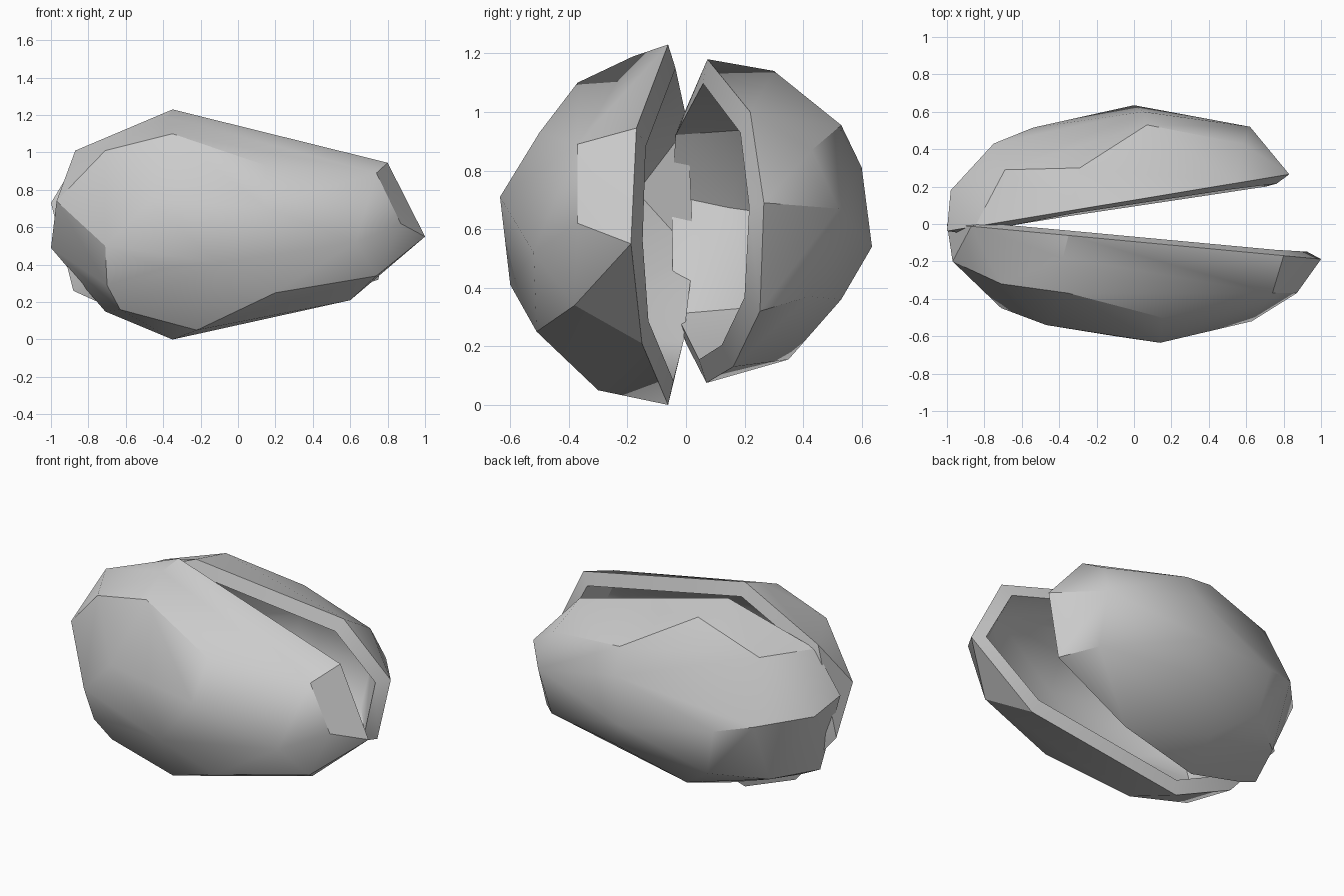
import bpy, bmesh, math

if "Cube" in bpy.data.objects:
    bpy.data.objects.remove(bpy.data.objects["Cube"])


def shell_half(name, rim, plane, body):
    """Convex faceted half shell: flat rim outline (x, z) on a tilted plane plus outer points."""
    y0, slope = plane
    bm = bmesh.new()
    rim_verts = {bm.verts.new((x, y0 + slope * x, z)) for x, z in rim}
    for p in body:
        bm.verts.new(p)
    hull = bmesh.ops.convex_hull(bm, input=bm.verts[:])
    junk = {v for v in hull["geom_interior"] + hull["geom_unused"]
            if isinstance(v, bmesh.types.BMVert) and v.is_valid}
    rim_verts -= junk
    bmesh.ops.delete(bm, geom=list(junk), context='VERTS')
    # open the half along its rim
    opening = [f for f in bm.faces if all(v in rim_verts for v in f.verts)]
    bmesh.ops.delete(bm, geom=opening, context='FACES')
    bmesh.ops.recalc_face_normals(bm, faces=bm.faces[:])
    # make sure normals point away from the shell centre
    if sum((f.calc_center_median().y - y0) * f.normal.y for f in bm.faces) < 0:
        bmesh.ops.reverse_faces(bm, faces=bm.faces[:])
    mesh = bpy.data.meshes.new(name)
    bm.to_mesh(mesh)
    bm.free()
    obj = bpy.data.objects.new(name, mesh)
    bpy.context.collection.objects.link(obj)
    # wall thickness, grown inwards
    wall = obj.modifiers.new("wall", 'SOLIDIFY')
    wall.thickness = 0.085
    wall.offset = -1
    bpy.ops.object.select_all(action='DESELECT')
    bpy.context.view_layer.objects.active = obj
    obj.select_set(True)
    bpy.ops.object.modifier_apply(modifier="wall")
    bpy.ops.object.shade_smooth_by_angle(angle=math.radians(31))
    return obj


# front half of the nut shell
shell_half(
    "front_shell",
    [(-0.35, 1.23), (0.80, 0.945), (1.0, 0.55), (0.60, 0.21), (-0.35, 0.0),
     (-0.71, 0.15), (-0.92, 0.40), (-1.0, 0.49), (-0.87, 1.01)],
    (-0.094, -0.094),
    [(0.74, -0.37, 0.89), (0.87, -0.37, 0.62), (0.74, -0.38, 0.34),
     (0.20, -0.51, 0.25), (-0.22, -0.30, 0.05), (-0.63, -0.30, 0.16),
     (0.14, -0.635, 0.71), (0.63, -0.52, 0.52), (-0.10, -0.60, 0.41),
     (-0.47, -0.54, 0.74), (-0.35, -0.37, 1.10), (-0.38, -0.18, 1.19),
     (-0.71, -0.32, 1.01), (-0.71, -0.45, 0.50), (-0.97, -0.20, 0.74),
     (0.15, -0.50, 0.93), (-0.70, -0.37, 0.29), (-0.40, -0.50, 0.38)])

# back half, swung open about the left end
shell_half(
    "back_shell",
    [(-0.33, 1.18), (0.55, 1.0), (0.83, 0.69), (0.75, 0.32), (0.20, 0.13),
     (-0.35, 0.075), (-0.77, 0.21), (-0.88, 0.26), (-1.0, 0.73), (-0.85, 0.98)],
    (0.128, 0.166),
    [(-0.29, 0.30, 1.14), (0.07, 0.53, 0.955), (0.58, 0.43, 0.87),
     (-0.69, 0.29, 1.0), (0.62, 0.52, 0.67), (0.0, 0.635, 0.54),
     (0.05, 0.60, 0.81), (0.60, 0.42, 0.37), (0.10, 0.53, 0.36),
     (-0.25, 0.35, 0.155), (-0.54, 0.515, 0.60), (-0.75, 0.43, 0.65),
     (-0.98, 0.18, 0.68), (-0.75, 0.28, 0.28), (-0.48, 0.48, 0.32)])
